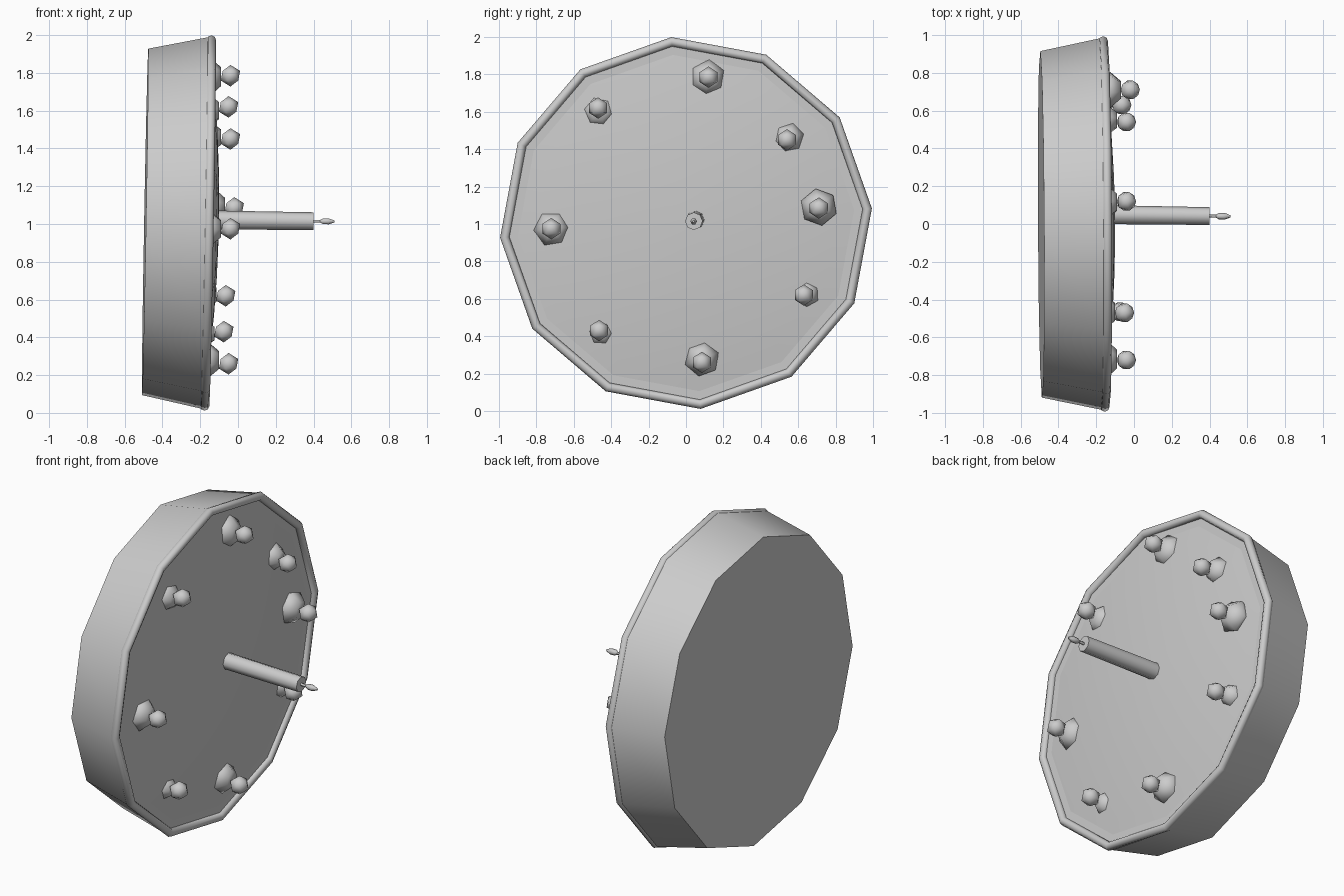
import bpy, bmesh, math
from mathutils import Matrix

if "Cube" in bpy.data.objects:
    bpy.data.objects.remove(bpy.data.objects["Cube"])

grey = bpy.data.materials.new("plain_grey")
grey.use_nodes = True
grey.diffuse_color = (0.6, 0.6, 0.6, 1)
grey.node_tree.nodes["Principled BSDF"].inputs["Base Color"].default_value = (0.6, 0.6, 0.6, 1)

# Slight lean shared by the body, its filling and its rim
LEAN = Matrix.Translation((-0.147, 0, 1.005)) @ Matrix.Rotation(0.0055, 4, "Z") @ Matrix.Rotation(0.018, 4, "Y")


def finish(bm, name, matrix, angle):
    bmesh.ops.recalc_face_normals(bm, faces=bm.faces)
    mesh = bpy.data.meshes.new(name)
    bm.to_mesh(mesh)
    bm.free()
    mesh.materials.append(grey)
    obj = bpy.data.objects.new(name, mesh)
    bpy.context.collection.objects.link(obj)
    obj.matrix_world = matrix
    bpy.ops.object.select_all(action="DESELECT")
    obj.select_set(True)
    bpy.context.view_layer.objects.active = obj
    bpy.ops.object.shade_smooth_by_angle(angle=math.radians(angle))
    return obj


def lathe(name, profile, sides, matrix, phase=0.0, angle=31, loop=False):
    """Turn (x, radius) points around the x axis; cap open ends."""
    bm = bmesh.new()
    rings = []
    for x, r in profile:
        turns = [math.radians(phase) + math.tau * i / sides for i in range(sides)]
        rings.append([bm.verts.new((x, r * math.cos(a), r * math.sin(a))) for a in turns])
    pairs = list(zip(rings, rings[1:]))
    if loop:
        pairs.append((rings[-1], rings[0]))
    else:
        bm.faces.new(rings[0])
        bm.faces.new(rings[-1])
    for a, b in pairs:
        for i in range(sides):
            j = (i + 1) % sides
            bm.faces.new((a[i], a[j], b[j], b[i]))
    return finish(bm, name, matrix, angle)


# Flared twelve-sided cake body
lathe("cake_body", [(-0.345, 0.92), (-0.012, 0.99)], 12, LEAN, 4.5)

# Gently domed icing inside the rim
dome = [(-0.02 + 0.066 * (1 - t * t), 0.965 * t) for t in (1, 0.85, 0.7, 0.5, 0.3, 0.1, 0.01)]
lathe("icing_top", dome, 12, LEAN, 4.5, 40)

# Round icing rim
tube = [(-0.012 + 0.025 * math.sin(math.tau * k / 8), 0.972 + 0.025 * math.cos(math.tau * k / 8))
        for k in range(8)]
lathe("icing_rim", tube, 12, LEAN, 4.5, 60, loop=True)

# Cherries on cream dollops: cherry x, y, z, then dollop y, z and radius
toppings = [
    (-0.04, 0.12, 1.785, 0.115, 1.78, 0.10),
    (-0.05, -0.47, 1.62, -0.465, 1.6, 0.095),
    (-0.04, 0.54, 1.45, 0.55, 1.46, 0.085),
    (-0.02, 0.71, 1.085, 0.71, 1.09, 0.1),
    (-0.04, -0.72, 0.975, -0.715, 0.975, 0.1),
    (-0.065, 0.63, 0.62, 0.645, 0.625, 0.075),
    (-0.075, -0.465, 0.43, -0.455, 0.42, 0.08),
    (-0.05, 0.085, 0.26, 0.085, 0.28, 0.095),
]
for n, (x, y, z, dy, dz, r) in enumerate(toppings, 1):
    bm = bmesh.new()
    bmesh.ops.create_icosphere(bm, subdivisions=1, radius=0.057)
    finish(bm, f"cherry_{n}", Matrix.Translation((x, y, z)), 60)
    base = Matrix.Translation((x - 0.08, dy, dz))
    lathe(f"cream_dollop_{n}", [(-0.07, 0.8 * r), (-0.025, r), (0.03, 0.5 * r)],
          6, base, 25 * n, 60)

# Candle with wick and small flame
stand = Matrix.Translation((0.4, 0.042, 1.015)) @ Matrix.Rotation(0.012, 4, "Y") @ Matrix.Rotation(-0.014, 4, "Z")
lathe("candle", [(-0.53, 0.05), (0, 0.047)], 8, stand, angle=60)
lathe("wick", [(-0.01, 0.008), (0.045, 0.008)], 6, stand, angle=70)
lathe("flame", [(0.03, 0.006), (0.05, 0.017), (0.08, 0.018), (0.11, 0.006)], 6, stand, angle=70)
